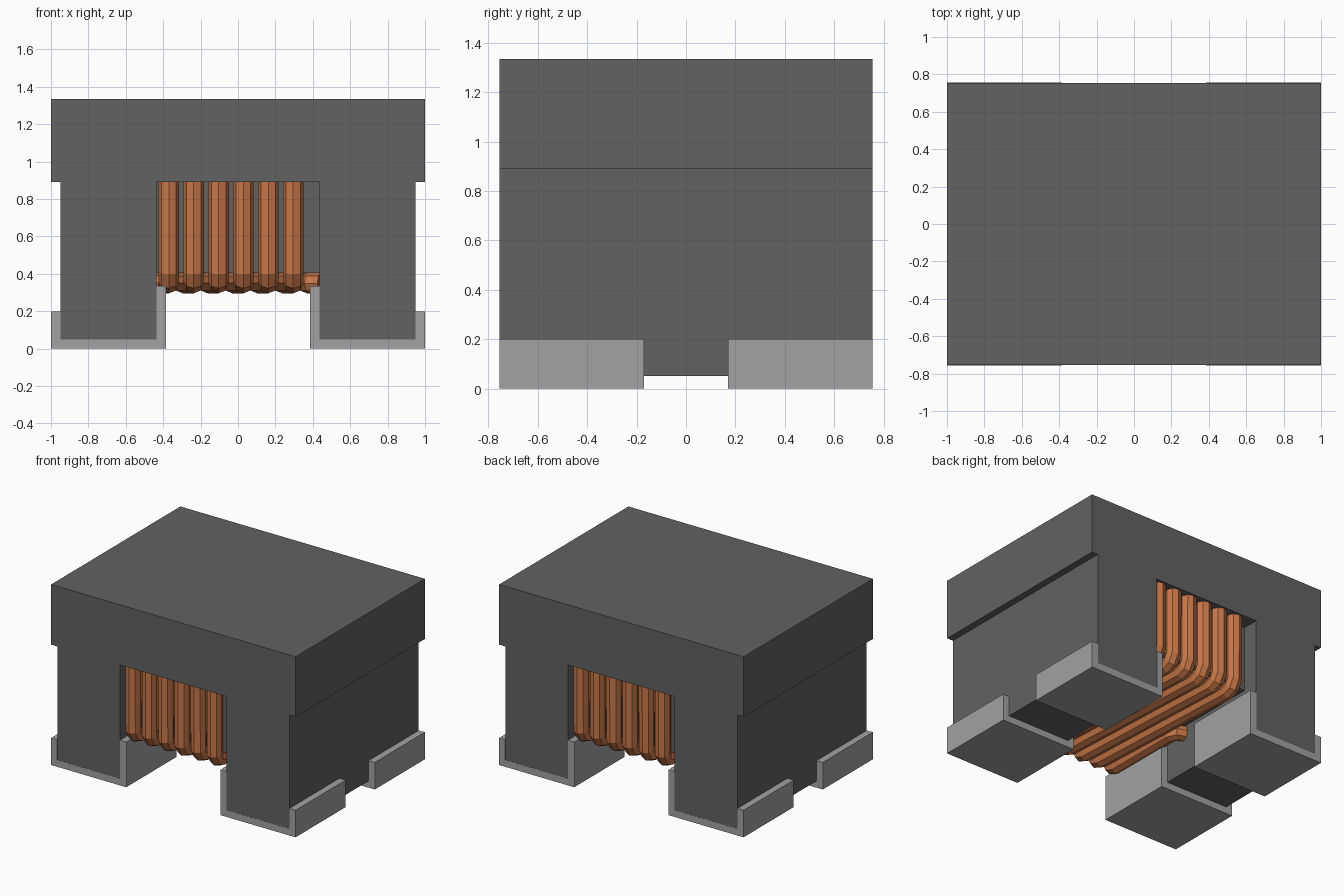
import bpy
import bmesh

cube = bpy.data.objects.get("Cube")
if cube:
    bpy.data.objects.remove(cube, do_unlink=True)


def material(name, rgb):
    m = bpy.data.materials.new(name)
    m.use_nodes = True
    m.diffuse_color = (*rgb, 1)
    m.node_tree.nodes["Principled BSDF"].inputs["Base Color"].default_value = (*rgb, 1)
    return m


FERRITE = material("dark grey ferrite", (0.122, 0.122, 0.122))
METAL = material("light grey metal", (0.36, 0.36, 0.36))
COPPER = material("copper", (0.58, 0.185, 0.065))


def add_mesh(name, mesh, mat):
    mesh.materials.clear()
    mesh.materials.append(mat)
    obj = bpy.data.objects.new(name, mesh)
    bpy.context.collection.objects.link(obj)
    return obj


def prism(name, profile, y0, y1, mat):
    """Extrude an x-z profile from y0 to y1."""
    bm = bmesh.new()
    face = bm.faces.new([bm.verts.new((x, y0, z)) for x, z in profile])
    ext = bmesh.ops.extrude_face_region(bm, geom=[face])["geom"]
    verts = [v for v in ext if isinstance(v, bmesh.types.BMVert)]
    bmesh.ops.translate(bm, verts=verts, vec=(0, y1 - y0, 0))
    bmesh.ops.recalc_face_normals(bm, faces=bm.faces)
    mesh = bpy.data.meshes.new(name)
    bm.to_mesh(mesh)
    bm.free()
    return add_mesh(name, mesh, mat)


def block(name, x0, x1, y0, y1, z0, z1, mat):
    return prism(name, [(x0, z0), (x1, z0), (x1, z1), (x0, z1)], y0, y1, mat)


def wire(name, points):
    """Eight-sided flat-shaded wire along a path."""
    curve = bpy.data.curves.new(name + "_path", "CURVE")
    curve.dimensions = "3D"
    curve.bevel_depth = R
    curve.bevel_resolution = 2
    curve.use_fill_caps = True
    spline = curve.splines.new("POLY")
    spline.use_smooth = False
    spline.points.add(len(points) - 1)
    for p, co in zip(spline.points, points):
        p.co = (*co, 1)
    temp = bpy.data.objects.new(name + "_temp", curve)
    bpy.context.collection.objects.link(temp)
    bpy.context.view_layer.update()
    graph = bpy.context.evaluated_depsgraph_get()
    mesh = bpy.data.meshes.new_from_object(temp.evaluated_get(graph))
    bpy.data.objects.remove(temp, do_unlink=True)
    bpy.data.curves.remove(curve)
    for poly in mesh.polygons:
        poly.use_smooth = False
    return add_mesh(name, mesh, COPPER)


D = 0.755          # half depth of the body
R = 0.055          # wire radius
WY, WZ = 0.69, 0.35  # wire centre line: side runs and bottom run

# Ferrite body: cap, wound centre core and two legs
block("top_cap", -1, 1, -D, D, 0.89, 1.335, FERRITE)
block("centre_core", -0.435, 0.435, -0.635, 0.635, 0.405, 0.89, FERRITE)
for side, s in (("left", 1), ("right", -1)):
    block(side + "_leg", s * 0.435, s * 0.95, -D, D, 0.05, 0.89, FERRITE)

    # U-shaped metal terminals wrapping the foot of each leg
    clip = [(0.385, 0), (1, 0), (1, 0.2), (0.95, 0.2), (0.95, 0.05),
            (0.435, 0.05), (0.435, 0.335), (0.385, 0.335)]
    for end, e in (("front", -1), ("back", 1)):
        prism(f"{end}_{side}_terminal", [(s * x, z) for x, z in clip],
              e * 0.17, e * (D + 0.001), METAL)


# Winding: side runs joined by slanted bottom runs
def corner(x, e):
    """Path from the cap down one side and round the lower bend."""
    return [(x, e * WY, 0.9), (x, e * WY, 0.41),
            (x, e * (WY - 0.025), 0.365), (x, e * (WY - 0.07), WZ)]


front_x = [-0.37 + 0.133 * i for i in range(6)]
back_x = [-x for x in reversed(front_x)]
for i in range(5):
    wire(f"winding_turn_{i + 1}",
         corner(front_x[i + 1], -1) + corner(back_x[i], 1)[::-1])

# Wire ends that turn outward to meet the legs between the terminals
for name, s in (("right_lead", -1), ("left_lead", 1)):
    x = s * 0.37
    wire(name, corner(x, s) + [(x, s * 0.06, WZ), (x + s * 0.02, s * 0.015, WZ),
                               (x + s * 0.07, 0, WZ)])
